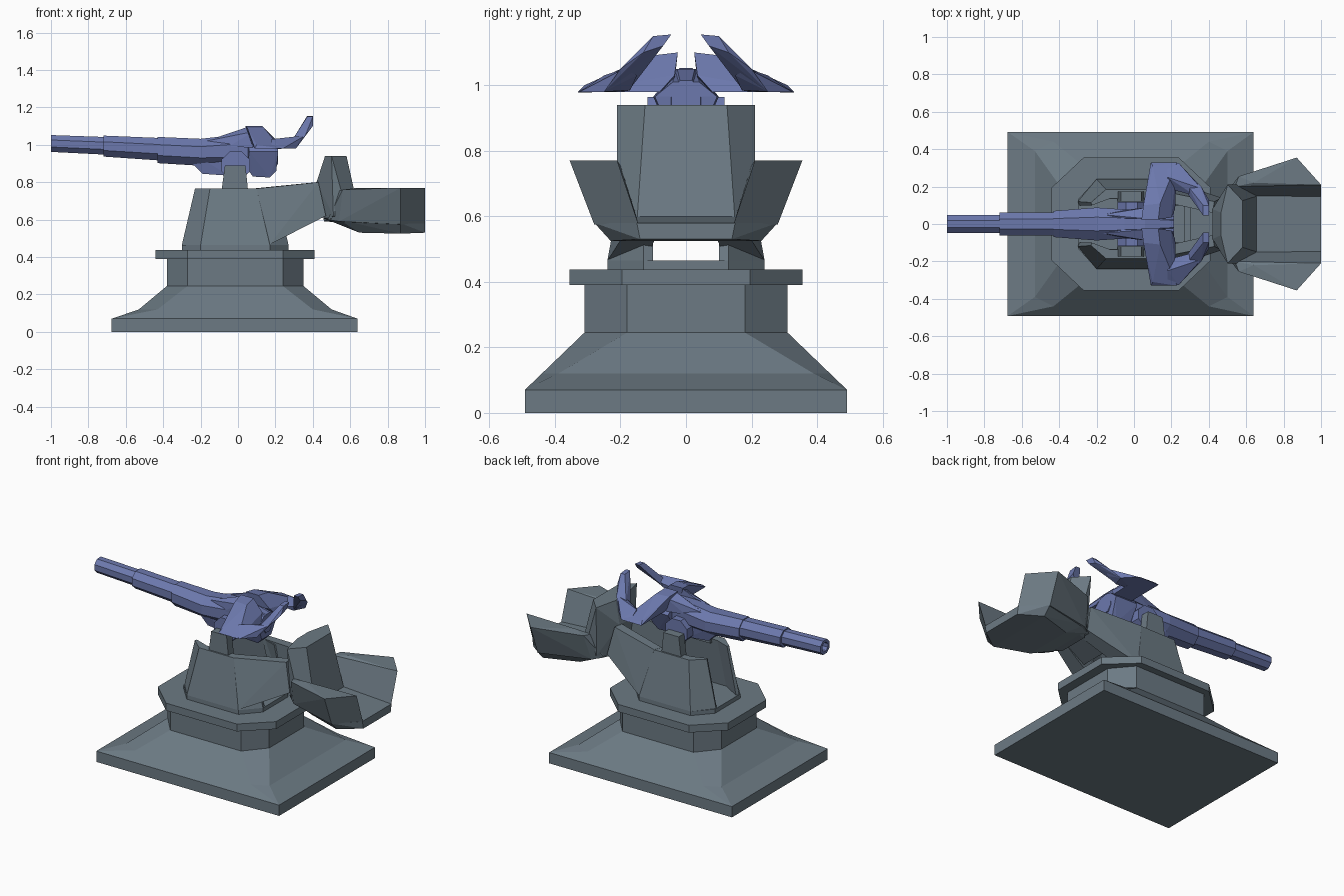
import bpy, bmesh, math


def colour(name, rgb):
    m = bpy.data.materials.new(name)
    m.diffuse_color = (*rgb, 1)
    return m


blue = colour("gun_blue", (0.15, 0.19, 0.42))
slate = colour("mount_slate", (0.15, 0.195, 0.23))


def finish(bm, name, mat):
    bmesh.ops.remove_doubles(bm, verts=bm.verts, dist=0.0005)
    bmesh.ops.recalc_face_normals(bm, faces=bm.faces)
    me = bpy.data.meshes.new(name)
    bm.to_mesh(me)
    bm.free()
    ob = bpy.data.objects.new(name, me)
    bpy.context.collection.objects.link(ob)
    me.materials.append(mat)
    return ob


def flip(pts):
    return [(x, -y, z) for x, y, z in pts]


def hull(name, pts, mat=slate):
    bm = bmesh.new()
    vs = [bm.verts.new(p) for p in pts]
    r = bmesh.ops.convex_hull(bm, input=vs)
    junk = {e for e in r["geom_interior"] + r["geom_unused"]
            if isinstance(e, bmesh.types.BMVert)}
    bmesh.ops.delete(bm, geom=list(junk), context='VERTS')
    bmesh.ops.dissolve_limit(bm, angle_limit=0.06, verts=bm.verts, edges=bm.edges)
    return finish(bm, name, mat)


def hull_across(name, pts, mat=slate):
    return hull(name, pts + flip(pts), mat)


def hull_pair(name, pts, mat=slate):
    hull("left_" + name, pts, mat)
    hull("right_" + name, flip(pts), mat)


def loft(name, rings, mat=slate):
    bm = bmesh.new()
    rs = [[bm.verts.new(p) for p in ring] for ring in rings]
    n = len(rs[0])
    for a, b in zip(rs, rs[1:]):
        for i in range(n):
            j = (i + 1) % n
            bm.faces.new((a[i], a[j], b[j], b[i]))
    bm.faces.new(rs[0])
    bm.faces.new(rs[-1])
    return finish(bm, name, mat)


def octagon(x0, x1, y, cx, cy, z):
    return [(x0 + cx, -y, z), (x1 - cx, -y, z), (x1, cy - y, z), (x1, y - cy, z),
            (x1 - cx, y, z), (x0 + cx, y, z), (x0, y - cy, z), (x0, cy - y, z)]


# Pedestal: plinth, sloped skirt, drum and top flange
loft("pedestal", [
    octagon(-.675, .64, .492, 0, 0, 0), octagon(-.675, .64, .492, 0, 0, .07),
    octagon(-.53, .50, .44, .10, .05, .12), octagon(-.38, .35, .31, .11, .13, .245),
    octagon(-.38, .35, .31, .11, .13, .39)])
loft("flange", [octagon(-.44, .41, .355, .17, .16, z) for z in (.39, .438)])
loft("turntable", [octagon(-.30, .27, .24, .10, .11, z) for z in (.435, .465)])

# Carriage walls with the open slot between them
low = [(-.30, .12), (-.20, .24), (.17, .24), (.27, .13),
       (.26, .10), (.14, .17), (-.17, .17), (-.29, .10)]
high = [(-.23, .115), (-.15, .185), (.10, .185), (.20, .13),
        (.19, .10), (.09, .135), (-.13, .135), (-.225, .10)]
for side, s in (("left", 1), ("right", -1)):
    loft(side + "_carriage_wall", [[(x, s * y, z) for x, y in pts]
                                   for pts, z in ((low, .465), (high, .765))])

# Trunnion posts
hull_pair("trunnion_post", [
    (x, y, z) for y in (.12, .175)
    for x, z in ((-.09, .74), (-.07, .89), (.04, .89), (.055, .74))])

# Rear arms and the plate between them
hull_pair("rear_arm", [
    (.08, .135, .766), (.10, .185, .766), (.15, .12, .768), (.15, .178, .768),
    (.42, .06, .80), (.43, .12, .80), (.47, .06, .62), (.47, .14, .62),
    (.17, .12, .467), (.17, .238, .467)])
hull_across("arm_plate", [(.30, .12, .555), (.47, .12, .62), (.30, .12, .60), (.45, .12, .68)])

# Counterweight: upright block, floor and flared side walls
hull_across("counterweight_block", [
    (.465, .06, .94), (.50, .21, .94), (.58, .125, .94), (.42, .08, .80),
    (.55, .21, .76), (.46, .10, .59), (.51, .19, .62), (.66, .15, .58)])
hull_across("counterweight_floor", [
    (.45, .13, .61), (.54, .20, .60), (.87, .28, .58), (1, .15, .58),
    (.65, .16, .53), (.87, .23, .525), (1, .14, .53)])
hull_pair("counterweight_side", [
    (.54, .20, .755), (.56, .255, .76), (.87, .355, .77), (1, .21, .77), (.64, .22, .77),
    (.48, .15, .60), (.54, .20, .59), (.87, .28, .575), (1, .145, .575), (.67, .15, .575)])


# Gun barrel: stepped octagonal tube with a bore
def gun_ring(x, zc, ry, rz):
    k = 1 / math.cos(math.pi / 8)
    return [(x, ry * k * math.cos(a), zc + rz * k * math.sin(a))
            for a in [(i + .5) * math.pi / 4 for i in range(8)]]


loft("barrel", [gun_ring(*r) for r in (
    (-.88, 1.0, .028, .028), (-1, 1.007, .028, .028), (-1, 1.007, .047, .045),
    (-.72, .995, .047, .047), (-.72, .993, .062, .056), (-.43, .977, .062, .06),
    (-.43, .972, .07, .07), (-.20, .96, .088, .072), (-.05, .967, .078, .082),
    (.06, .965, .065, .085), (.215, .955, .045, .06))], blue)

# Cradle under the barrel, trunnion and breech
hull_across("cradle", [
    (-.24, .04, .895), (-.19, .04, .845), (-.05, .05, .835), (.06, .05, .86),
    (.06, .07, .94), (-.20, .06, .93)], blue)
hull_across("trunnion", [
    (-.012 + .083 * math.cos(a), .118, .89 + .081 * math.sin(a))
    for a in [(i + .5) * math.pi / 4 for i in range(8)]], blue)
hull_across("breech", [
    (.05, .05, .87), (.08, .04, .83), (.17, .04, .825), (.205, .05, .86),
    (.215, .095, .965), (.06, .10, .965), (.215, .04, 1.01), (.05, .035, 1.045)], blue)

# Swept shield fins with rising prongs, faired into the barrel
hull_pair("fin_fairing", [
    (-.17, .05, 1.02), (-.05, .03, 1.055), (-.05, .075, .99),
    (.05, .03, 1.095), (.08, .09, .985), (.08, .09, 1.07), (.08, .03, 1.02)], blue)
hull_pair("shield_fin", [
    (.09, .08, .98), (.22, .08, .98), (.07, .035, 1.01), (.20, .035, 1.03),
    (.04, .025, 1.10), (.13, .025, 1.10), (.05, .10, 1.09), (.14, .11, 1.09),
    (.09, .33, .98), (.23, .33, .98), (.10, .31, 1.0)], blue)
hull_pair("fin_sweep", [
    (.18, .33, .978), (.18, .19, .98), (.18, .25, 1.03),
    (.24, .325, .98), (.31, .25, .98), (.28, .17, .985),
    (.29, .20, 1.025), (.36, .19, 1.05), (.33, .15, 1.03)], blue)
hull_pair("fin_prong", [
    (.31, .25, .98), (.28, .17, .99), (.29, .20, 1.025), (.36, .20, 1.05),
    (.40, .13, 1.10), (.35, .12, 1.08), (.37, .10, 1.15), (.40, .10, 1.15),
    (.37, .045, 1.155), (.40, .045, 1.155), (.40, .07, 1.12)], blue)
